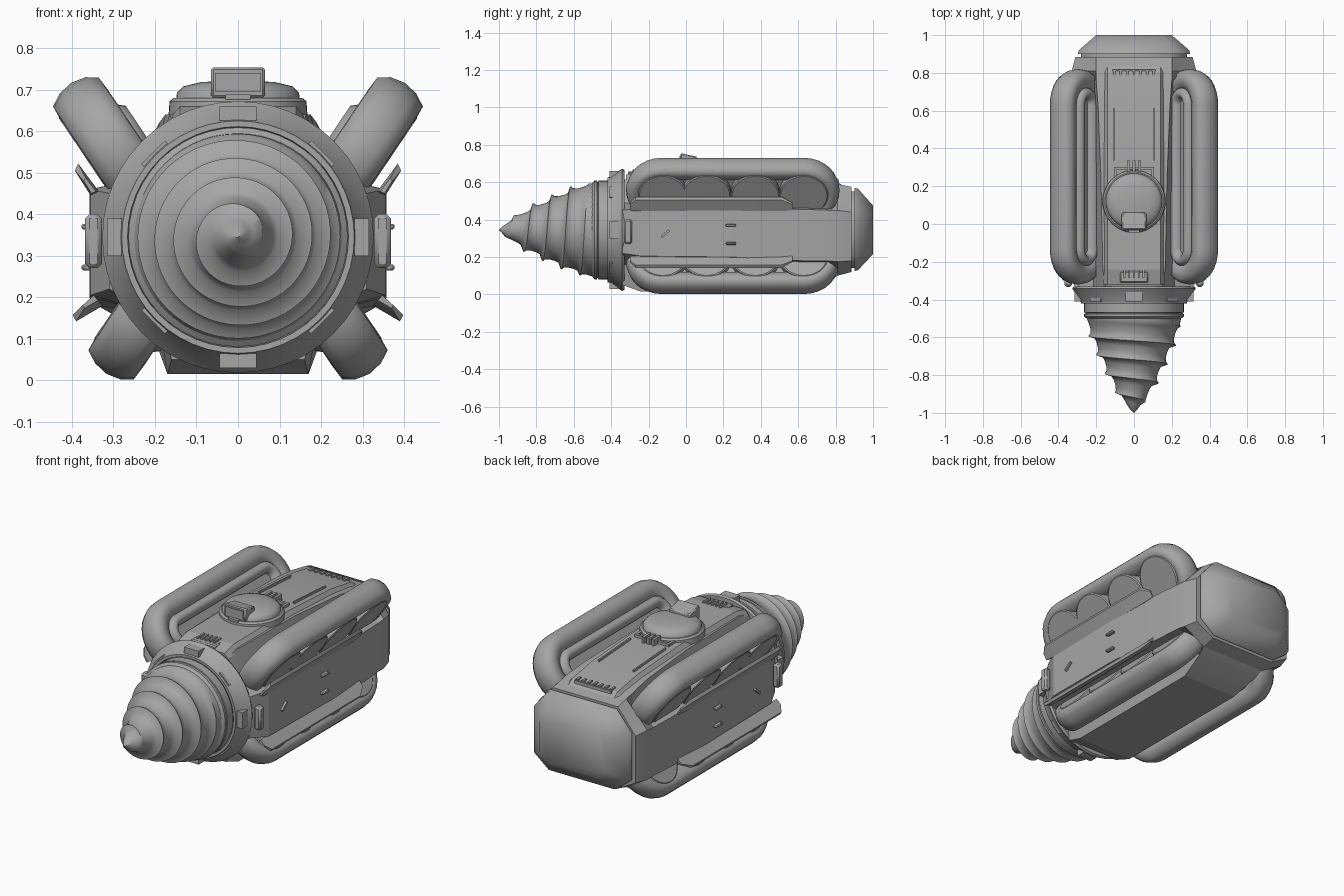
import bpy, bmesh, math
from mathutils import Vector, Matrix

if "Cube" in bpy.data.objects:
    bpy.data.objects.remove(bpy.data.objects["Cube"])

AXIS_Z = 0.345
TAU = math.tau
grey = bpy.data.materials.new("hull_grey")
grey.diffuse_color = (0.38, 0.38, 0.38, 1)
grey.use_nodes = True
grey.node_tree.nodes["Principled BSDF"].inputs["Base Color"].default_value = grey.diffuse_color


def finish(name, bm, mirror=False, angle=35, bevel=0):
    """Turn a bmesh into a named object with smooth shading by angle."""
    bmesh.ops.remove_doubles(bm, verts=bm.verts, dist=1e-4)
    bmesh.ops.recalc_face_normals(bm, faces=bm.faces)
    me = bpy.data.meshes.new(name)
    bm.to_mesh(me)
    bm.free()
    me.materials.append(grey)
    for p in me.polygons:
        p.use_smooth = True
    me.set_sharp_from_angle(angle=math.radians(angle))
    ob = bpy.data.objects.new(name, me)
    bpy.context.collection.objects.link(ob)
    if bevel:
        m = ob.modifiers.new("bevel", 'BEVEL')
        m.width, m.segments = bevel, 1
    if mirror:
        ob.modifiers.new("mirror", 'MIRROR')
    return ob


def loft(name, rings, wrap=False, caps=True, **kw):
    """Skin a list of equally long closed rings."""
    bm = bmesh.new()
    vs = [[bm.verts.new(p) for p in r] for r in rings]
    n = len(vs[0])
    for a, b in zip(vs, vs[1:] + vs[:1] if wrap else vs[1:]):
        for i in range(n):
            j = (i + 1) % n
            bm.faces.new((a[i], a[j], b[j], b[i]))
    if caps and not wrap:
        bm.faces.new(vs[0])
        bm.faces.new(vs[-1])
    return finish(name, bm, **kw)


def lathe(name, profile, origin, vertical=False, n=48, wrap=False, **kw):
    """Spin (axial, radius) pairs about a y-parallel or vertical axis."""
    rings = []
    for a, r in profile:
        ring = []
        for i in range(n):
            c, s = r * math.cos(TAU * i / n), r * math.sin(TAU * i / n)
            ring.append(Vector(origin) + Vector((c, s, a) if vertical else (c, a, s)))
        rings.append(ring)
    return loft(name, rings, wrap=wrap, **kw)


def box(name, loc, size, rot=Matrix(), **kw):
    bm = bmesh.new()
    m = Matrix.Translation(loc) @ rot @ Matrix.Diagonal((*size, 1))
    bmesh.ops.create_cube(bm, size=1, matrix=m)
    return finish(name, bm, **kw)


def section(y, w, top, a, bot, b, s0, s1, up=None, low=None):
    """Octagonal ring; up and low add points that sink the diagonal sides."""
    half = [(a, top)] + ([up] if up else []) + [(w, s1), (w, s0)] + ([low] if low else []) + [(b, bot)]
    return [(x, y, z) for x, z in half] + [(-x, y, z) for x, z in reversed(half)]


# main hull with recesses for the tracks
UP, LOW = (0.215, 0.49), (0.195, 0.16)
loft("hull", [section(*s) for s in (
    (-0.34, 0.31, 0.61, 0.15, 0.05, 0.16, 0.22, 0.45, UP, LOW),
    (-0.24, 0.355, 0.64, 0.165, 0.015, 0.17, 0.205, 0.46, UP, LOW),
    (0.25, 0.358, 0.64, 0.175, 0.015, 0.17, 0.20, 0.46, UP, LOW),
    (0.62, 0.345, 0.62, 0.19, 0.015, 0.17, 0.18, 0.455, UP, LOW),
    (0.76, 0.335, 0.60, 0.20, 0.07, 0.19, 0.18, 0.45, UP, LOW),
    (0.81, 0.33, 0.59, 0.20, 0.10, 0.20, 0.175, 0.45, (0.265, 0.52), (0.265, 0.138)),
    (0.885, 0.31, 0.575, 0.20, 0.12, 0.20, 0.18, 0.44, (0.255, 0.508), (0.255, 0.15)))], angle=12)

# rear end block with groove and chamfered face
loft("rear_block", [section(*s) for s in (
    (0.87, 0.28, 0.55, 0.19, 0.14, 0.19, 0.21, 0.45),
    (0.90, 0.28, 0.55, 0.19, 0.14, 0.19, 0.21, 0.45),
    (0.90, 0.298, 0.57, 0.205, 0.125, 0.205, 0.20, 0.46),
    (0.92, 0.292, 0.565, 0.20, 0.13, 0.20, 0.205, 0.455),
    (1.0, 0.20, 0.475, 0.15, 0.215, 0.15, 0.26, 0.43))], angle=56)

# raised deck strip
loft("deck_plate", [[(x, y, z - d) for x, d in
                     ((-0.165, 0.03), (-0.14, 0), (0.14, 0), (0.165, 0.03))]
                    for y, z in ((-0.32, 0.64), (-0.24, 0.66), (0.25, 0.662),
                                 (0.62, 0.64), (0.80, 0.61), (0.84, 0.58))], angle=12)

# flared collar behind the drill
lathe("collar", [(-0.33, 0.24), (-0.33, 0.32), (-0.342, 0.327), (-0.40, 0.285), (-0.42, 0.28),
                 (-0.42, 0.266), (-0.37, 0.262), (-0.37, 0.24)],
      (0, 0, AXIS_Z), wrap=True, angle=25)
for k in range(8):
    rot = Matrix.Rotation(TAU * k / 8, 4, 'Y')
    cardinal = k % 2 == 0
    loc = rot @ Vector((0, -0.385, 0.298 if cardinal else 0.276)) + Vector((0, 0, AXIS_Z))
    box("collar_lug", loc, (0.09 if cardinal else 0.08, 0.05, 0.034 if cardinal else 0.026), rot)

# drill base and bands
lathe("drill_base", [(-0.36, 0.24), (-0.41, 0.255), (-0.42, 0.264), (-0.468, 0.264),
                     (-0.470, 0.257), (-0.474, 0.257), (-0.476, 0.264), (-0.49, 0.264),
                     (-0.505, 0.245)], (0, 0, AXIS_Z), angle=30)

# drill cone with a helical sharp-crested thread
bm = bmesh.new()
N, PITCH, rows = 56, 0.1, []
for k in range(-1, 7):
    for f, h in ((0, 0.05), (0.12, 1.0), (0.26, 0.5), (0.5, 0.15), (0.8, 0)):
        row = []
        for i in range(N + 1):
            th = TAU * i / N
            y = min(max(-1.055 + PITCH * (k + f + i / N), -1), -0.5)
            t = (y + 1) / 0.5
            r = 0.25 * t ** 0.8 + 0.032 * h * min(1, 4 * t, 5 * (1 - t))
            row.append(bm.verts.new((r * math.cos(th), y, AXIS_Z + r * math.sin(th))))
        rows.append(row)
for a, b in zip(rows, rows[1:]):
    for i in range(N):
        bm.faces.new((a[i], a[i + 1], b[i + 1], b[i]))
bmesh.ops.dissolve_degenerate(bm, dist=1e-5, edges=bm.edges)
finish("drill", bm, angle=60)

# four diagonal track loops: s runs inward, n is the outward face direction
GAP, Y0, Y1 = 0.25, -0.255, 0.755
R = GAP / 2
# tube section as (radial offset, n)
TUBE = [(0.066, -0.012), (0.060, 0.025), (0.043, 0.056), (0.015, 0.058), (-0.02, 0.045),
        (-0.045, 0.01), (-0.05, -0.03), (-0.035, -0.062), (0.0, -0.076), (0.04, -0.074), (0.058, -0.048)]


def stadium(rad, n=14):
    pts = []
    for yc, a0 in ((Y1 - R, -math.pi / 2), (Y0 + R, math.pi / 2)):
        for i in range(n + 1):
            a = a0 + math.pi * i / n
            pts.append((yc, rad, a))
    return pts


for label, cx, cz, sz in (("upper", 0.375, 0.655, -1), ("lower", 0.29, 0.077, 1)):
    u, nrm = Vector((-0.56, 0, 0.83 * sz)), Vector((0.83, 0, 0.56 * sz))
    origin = Vector((cx, 0, cz))

    def place(y, s, n):
        return origin + Vector((0, y, 0)) + u * s + nrm * n

    def sweep(name, prof, radius, **kw):
        loft(name, [[place(yc + (radius + d) * math.cos(a), R + (radius + d) * math.sin(a), n)
                     for d, n in prof] for yc, _, a in stadium(0)], wrap=True, mirror=True, **kw)

    # tube
    sweep(label + "_track", TUBE, R, angle=60)
    # raised oval rim around the inner slot
    sweep(label + "_track_rim", [(0.032, -0.03), (0.03, -0.07), (0.012, -0.09), (-0.01, -0.088),
                                 (-0.028, -0.065), (-0.03, -0.03)], 0.06, angle=60)
    # web closing the loop
    loft(label + "_track_web", [[place(yc + r * math.cos(a), R + r * math.sin(a), n)
                                 for yc, r, a in stadium(R)] for n in (-0.05, 0.02)], mirror=True)
    # wheels
    for yc in (-0.125, 0.11, 0.37, 0.63):
        loft(label + "_wheel", [[place(yc + r * math.cos(TAU * i / 32), R - 0.012 + r * math.sin(TAU * i / 32), n)
                                 for i in range(32)]
                                for r, n in ((0.13, 0.0), (0.13, 0.055), (0.124, 0.06))], mirror=True)

# slanted fender strips
for label, pts in (("upper", ((0.335, 0.455), (0.385, 0.522), (0.393, 0.505), (0.355, 0.445))),
                   ("lower", ((0.345, 0.205), (0.398, 0.157), (0.39, 0.142), (0.325, 0.18)))):
    loft(label + "_fender", [[(0.35 + (x - 0.35) * k, y, z if k == 1 else 0.5 * (z + pts[0][1]))
                              for x, z in pts]
                             for y, k in ((-0.30, 0.5), (-0.27, 1), (0.51, 1), (0.57, 0.4))], mirror=True)

# side details
box("side_bracket", (0.348, -0.31, 0.335), (0.04, 0.045, 0.13), mirror=True, bevel=0.01)
for z in (0.37, 0.272):
    box("side_handle", (0.364, 0.24, z), (0.026, 0.055, 0.014), mirror=True, bevel=0.004)
box("side_lever", (0.358, -0.11, 0.325), (0.02, 0.055, 0.012),
    Matrix.Rotation(math.radians(40), 4, 'X'), mirror=True)

# turret, hatch ring and sight
TY = 0.12
lathe("turret_base", [(0.63, 0.168), (0.672, 0.165), (0.68, 0.155)], (0, TY, 0), True)
lathe("turret_dome", [(0.67, 0.15), (0.692, 0.147), (0.708, 0.132), (0.718, 0.09), (0.722, 0.03)],
      (0, TY, 0), True, angle=40)
loft("sight", [[(x, y, z) for y, z in ((-0.03, 0.68), (-0.03, 0.755), (0.06, 0.736), (0.06, 0.68))]
               for x in (-0.065, 0.065)], bevel=0.006)
box("sight_window", (0, -0.031, 0.718), (0.11, 0.008, 0.045))
box("turret_lip", (0, -0.035, 0.682), (0.06, 0.02, 0.012))
box("turret_rear_bar", (0, 0.295, 0.664), (0.21, 0.014, 0.02))
box("turret_rear_arm", (0.1, 0.265, 0.664), (0.014, 0.06, 0.02), mirror=True)
for x in (-0.03, 0, 0.03):
    box("rear_hinge", (x, 0.305, 0.675), (0.015, 0.06, 0.035))

# deck rails and vents
box("deck_rail", (0.107, 0.475, 0.653), (0.008, 0.28, 0.014),
    Matrix.Rotation(math.radians(-3.5), 4, 'X'), mirror=True)
for i in range(7):
    box("rear_vent", (-0.105 + 0.035 * i, 0.795, 0.61), (0.012, 0.035, 0.02))
box("rear_vent_bar", (0, 0.815, 0.605), (0.225, 0.008, 0.018))
for i in range(5):
    box("front_vent", (-0.05 + 0.025 * i, -0.255, 0.657), (0.01, 0.06, 0.02))
box("front_vent_base", (0, -0.28, 0.648), (0.15, 0.06, 0.02), bevel=0.006)
